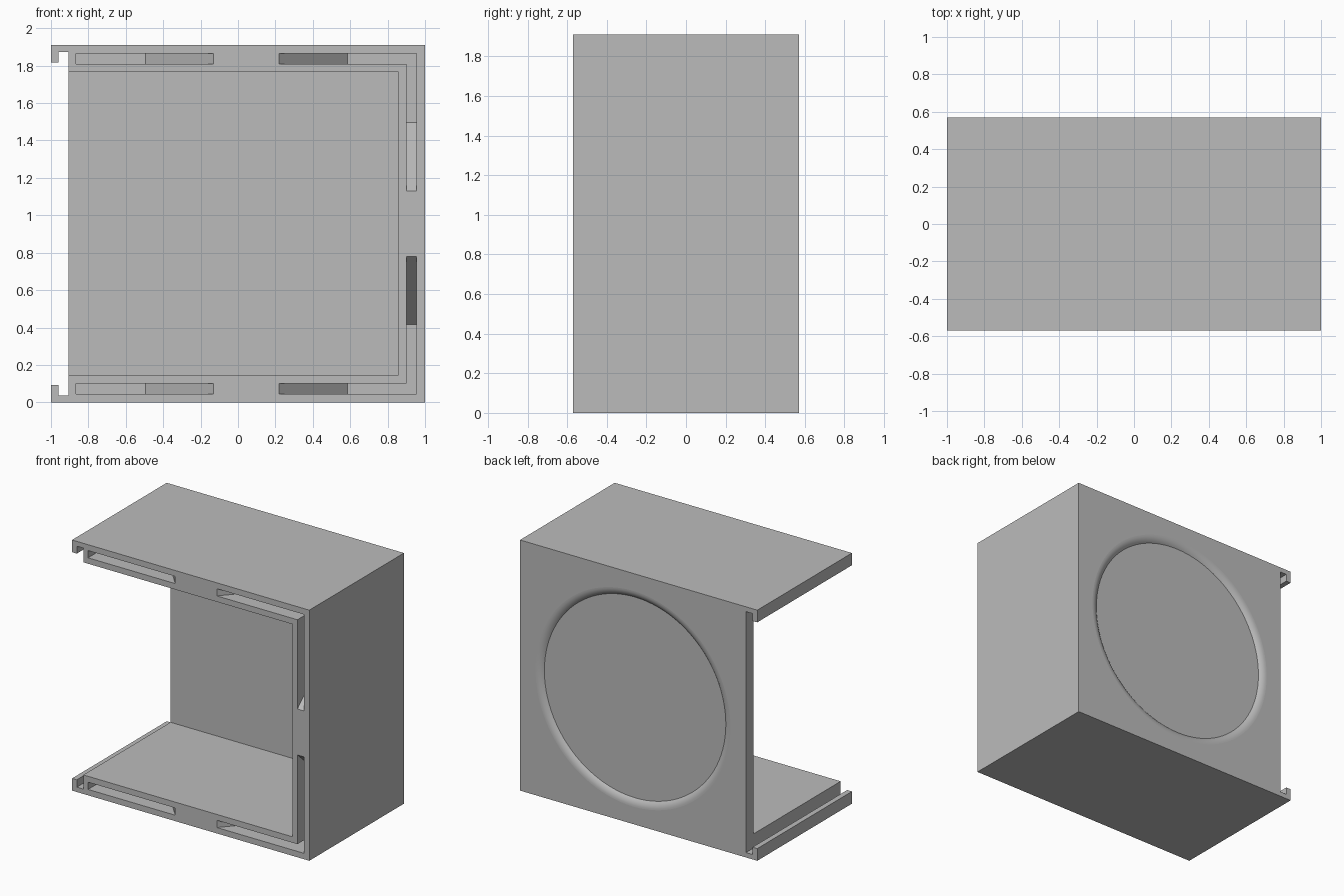
import bpy
import bmesh
import math

if "Cube" in bpy.data.objects:
    bpy.data.objects.remove(bpy.data.objects["Cube"], do_unlink=True)

# Main sizes
H = 1.91
FRONT, BACK = -0.57, 0.57
WALL_IN = 0.48          # inner face of the back wall
SLOT_FLOOR = -0.17      # depth of the front slots
OVER = 0.05             # overshoot of cutters

grey = bpy.data.materials.new("plain grey")
grey.use_nodes = True
grey.diffuse_color = (0.5, 0.5, 0.5, 1)
grey.node_tree.nodes["Principled BSDF"].inputs["Base Color"].default_value = (0.5, 0.5, 0.5, 1)


def finish(name, bm):
    bmesh.ops.recalc_face_normals(bm, faces=bm.faces)
    mesh = bpy.data.meshes.new(name)
    bm.to_mesh(mesh)
    bm.free()
    mesh.materials.append(grey)
    obj = bpy.data.objects.new(name, mesh)
    bpy.context.collection.objects.link(obj)
    return obj


def prism(name, points, axis, lo, hi):
    """Extrude a 2D outline along the x, y or z axis (0, 1, 2)."""
    bm = bmesh.new()
    verts = []
    for p in points:
        co = list(p)
        co.insert(axis, lo)
        verts.append(bm.verts.new(co))
    face = bm.faces.new(verts)
    ext = bmesh.ops.extrude_face_region(bm, geom=[face])["geom"]
    step = [0, 0, 0]
    step[axis] = hi - lo
    bmesh.ops.translate(bm, vec=step, verts=[v for v in ext if isinstance(v, bmesh.types.BMVert)])
    return finish(name, bm)


def rect(a0, a1, b0, b1):
    return [(a0, b0), (a1, b0), (a1, b1), (a0, b1)]


def lathe(name, profile, cx, cz, steps):
    """Turn (radius, y) points around a line along y."""
    bm = bmesh.new()
    verts = [bm.verts.new((cx + r, y, cz)) for r, y in profile]
    edges = [bm.edges.new(pair) for pair in zip(verts, verts[1:])]
    bmesh.ops.spin(bm, geom=verts + edges, cent=(cx, 0, cz), axis=(0, 1, 0),
                   angle=math.tau, steps=steps)
    bmesh.ops.remove_doubles(bm, verts=bm.verts, dist=0.0002)
    return finish(name, bm)


# Housing: outline with a hooked lip at both open corners
lip = [(-1, 0.093), (-0.96, 0.093), (-0.96, 0.037), (-0.905, 0.037)]
outline = [(1, H), (1, 0), (-1, 0)] + lip
outline += [(x, H - z) for x, z in reversed(lip)] + [(-1, H)]
housing = prism("housing", outline, 1, FRONT, BACK)

# Open interior
cutters = [prism("interior_cutter", rect(-0.94, 0.857, 0.145, H - 0.145), 1, FRONT - OVER, WALL_IN)]


def ramp_slot(shallow, deep, end):
    """Side profile of a slot: ramps down from shallow to deep, then runs flat to end."""
    return [(shallow, FRONT - OVER), (shallow, FRONT), (deep, SLOT_FLOOR),
            (end, SLOT_FLOOR), (end, FRONT - OVER)]


# Ramped slots in the top, bottom and closed side walls
LO, HI = 0.045, 0.1
for z0, z1 in ((LO, HI), (H - HI, H - LO)):
    cutters.append(prism("slot_cutter", ramp_slot(-0.13, -0.495, -0.865), 2, z0, z1))
    cutters.append(prism("slot_cutter", ramp_slot(0.22, 0.585, 0.955), 2, z0, z1))
side = [(y, z) for z, y in ramp_slot(0.78, 0.415, LO)]
for pts in (side, [(y, H - z) for y, z in side]):
    cutters.append(prism("slot_cutter", pts, 0, 0.9, 0.955))

# Shallow round recess with a rolled rim in the back
RIM, FLOOR_R, DEPTH = 0.822, 0.765, 0.025
bend = 2 * math.atan2(DEPTH, RIM - FLOOR_R)
radius = (RIM - FLOOR_R) / math.sin(bend)
arc = [(RIM - radius * math.sin(bend * i / 6), BACK - radius * (1 - math.cos(bend * i / 6)))
       for i in range(7)]
profile = [(0, BACK + OVER), (RIM, BACK + OVER)] + arc + [(0, arc[-1][1])]
cutters.append(lathe("recess_cutter", profile, 0.0475, H / 2, 96))

# Cut everything out of the housing
bpy.context.view_layer.objects.active = housing
for cutter in cutters:
    cutter.hide_render = True
    mod = housing.modifiers.new("cut", "BOOLEAN")
    mod.operation = "DIFFERENCE"
    mod.solver = "EXACT"
    mod.object = cutter
    bpy.ops.object.modifier_apply(modifier=mod.name)
    bpy.data.objects.remove(cutter, do_unlink=True)

# Smooth only the rolled rim of the recess
for poly in housing.data.polygons:
    poly.material_index = 0
    poly.use_smooth = 0.1 < poly.normal.y < 0.9999
